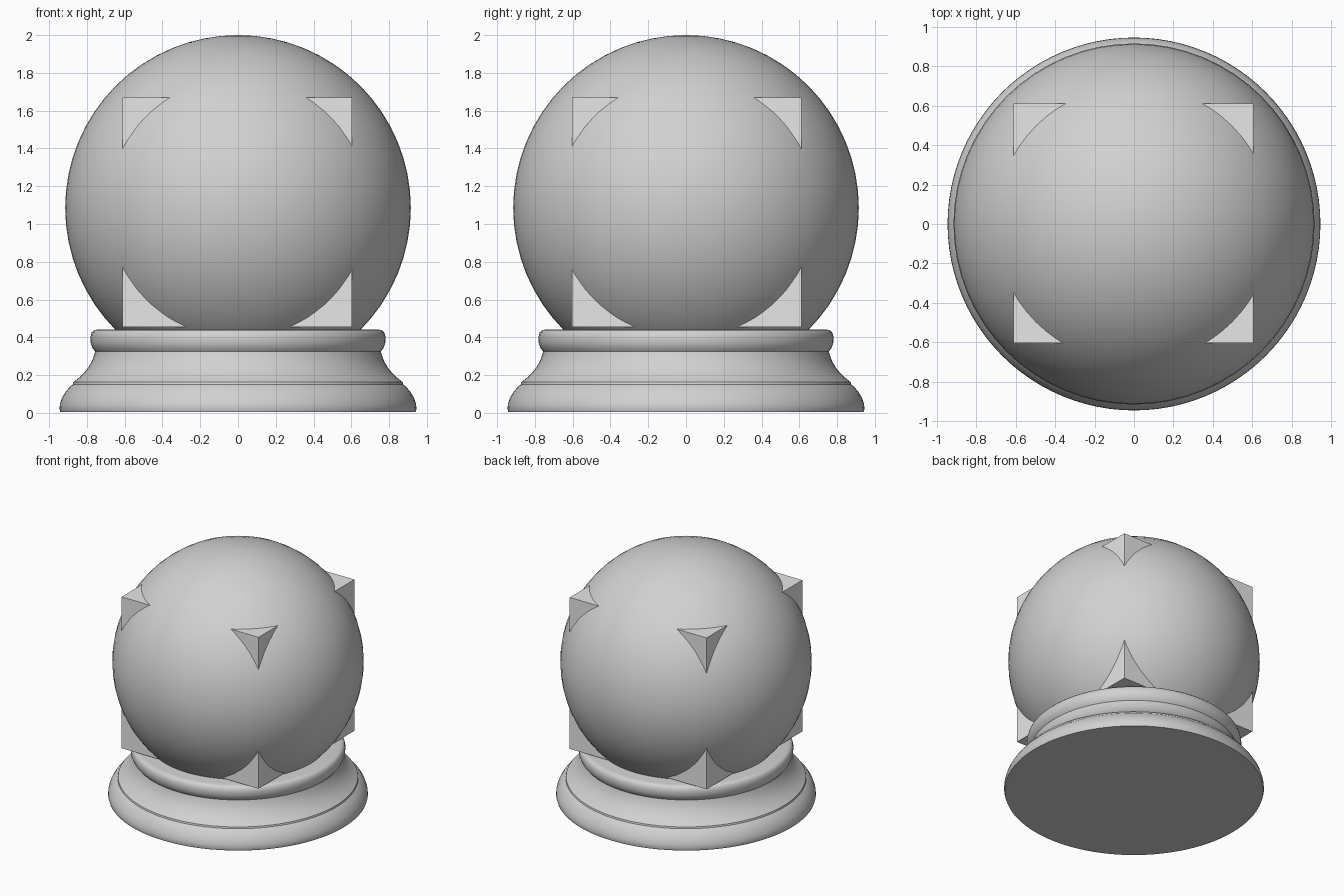
import bpy
import bmesh
import math

cube = bpy.data.objects.get("Cube")
if cube:
    bpy.data.objects.remove(cube)


def material(name, value):
    mat = bpy.data.materials.new(name)
    mat.use_nodes = True
    mat.diffuse_color = (value, value, value, 1)
    mat.node_tree.nodes["Principled BSDF"].inputs["Base Color"].default_value = (value, value, value, 1)
    return mat


def finish(obj, name, mat, angle=None):
    obj.name = name
    obj.data.materials.append(mat)
    if angle:
        bpy.ops.object.select_all(action="DESELECT")
        obj.select_set(True)
        bpy.context.view_layer.objects.active = obj
        bpy.ops.object.shade_smooth_by_angle(angle=math.radians(angle))


def lathe(profile, steps):
    bm = bmesh.new()
    verts = [bm.verts.new((r, 0, z)) for r, z in profile]
    edges = [bm.edges.new(pair) for pair in zip(verts, verts[1:])]
    bmesh.ops.spin(bm, geom=verts + edges, cent=(0, 0, 0), axis=(0, 0, 1),
                   angle=math.tau, steps=steps, use_duplicate=False)
    bmesh.ops.remove_doubles(bm, verts=bm.verts, dist=0.0005)
    bmesh.ops.recalc_face_normals(bm, faces=bm.faces)
    mesh = bpy.data.meshes.new("lathe")
    bm.to_mesh(mesh)
    bm.free()
    obj = bpy.data.objects.new("lathe", mesh)
    bpy.context.collection.objects.link(obj)
    return obj


grey = material("mid grey", 0.64)
light_grey = material("light grey", 0.8)

# Glass globe
bpy.ops.mesh.primitive_uv_sphere_add(segments=64, ring_count=32, radius=0.915, location=(0, 0, 1.085))
finish(bpy.context.object, "globe", grey, 30)

# Block inside the globe, its corners poking out
bpy.ops.mesh.primitive_cube_add(size=1.215, location=(-0.003, 0.004, 1.063))
finish(bpy.context.object, "inner_block", light_grey)

# Turned pedestal: foot, ledge, waist and rolled rim
profile = [
    (0, 0.005), (0.94, 0.005), (0.945, 0.02), (0.943, 0.045), (0.932, 0.08),
    (0.91, 0.115), (0.888, 0.14), (0.875, 0.15), (0.872, 0.163), (0.86, 0.172),
    (0.832, 0.195), (0.80, 0.23), (0.775, 0.27), (0.76, 0.31), (0.756, 0.325),
    (0.77, 0.342), (0.78, 0.37), (0.781, 0.40), (0.775, 0.425), (0.762, 0.438),
    (0.74, 0.442), (0, 0.442),
]
finish(lathe(profile, 96), "pedestal", grey, 35)
